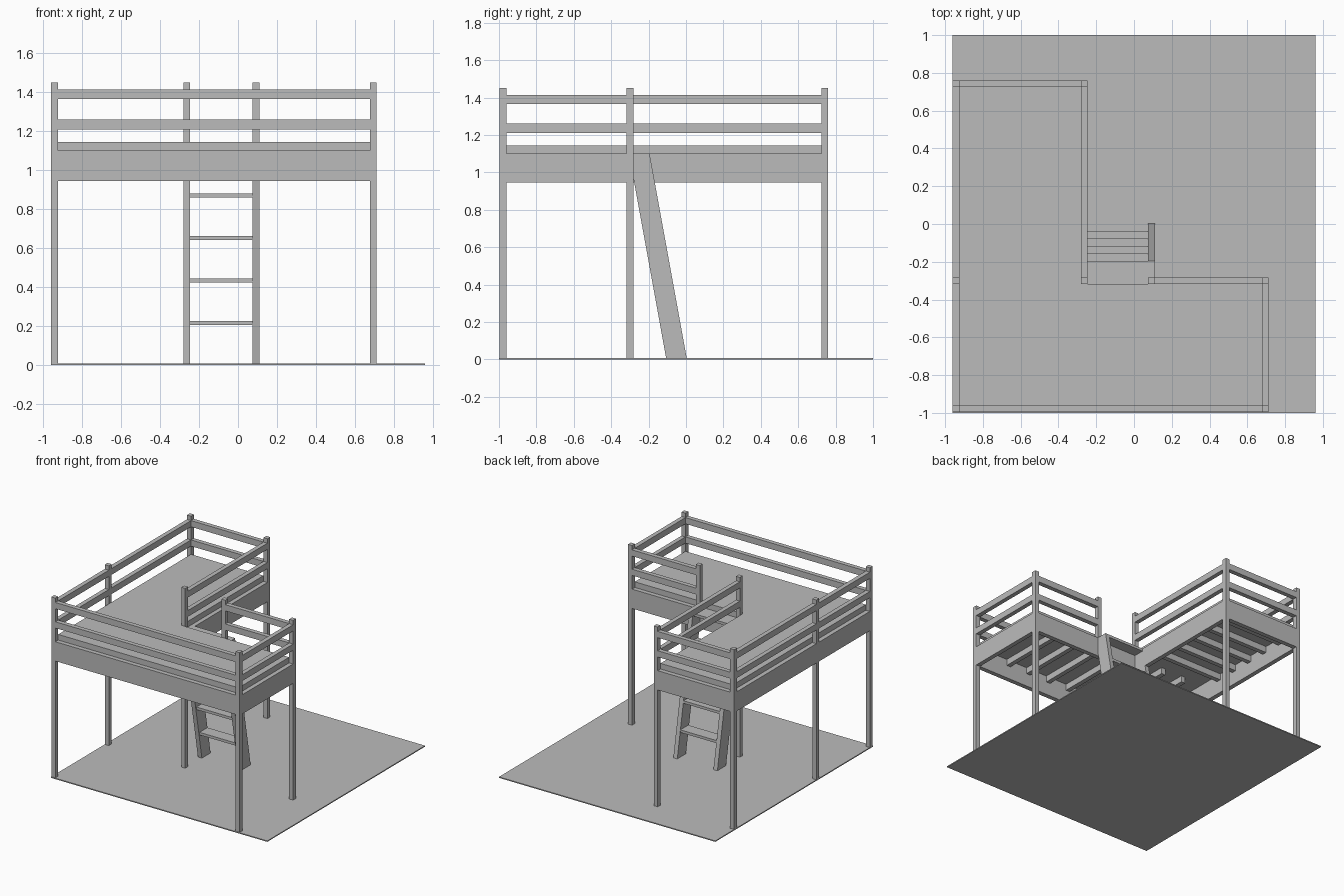
import bpy, bmesh

if "Cube" in bpy.data.objects:
    bpy.data.objects.remove(bpy.data.objects["Cube"])

grey = bpy.data.materials.new("plain grey")
grey.diffuse_color = (0.5, 0.5, 0.5, 1)
grey.use_nodes = True
grey.node_tree.nodes["Principled BSDF"].inputs["Base Color"].default_value = grey.diffuse_color


def finish(name, bm):
    bmesh.ops.recalc_face_normals(bm, faces=bm.faces)
    mesh = bpy.data.meshes.new(name)
    bm.to_mesh(mesh)
    bm.free()
    mesh.materials.append(grey)
    obj = bpy.data.objects.new(name, mesh)
    bpy.context.collection.objects.link(obj)
    return obj


def prism(name, outline, axis, lo, hi):
    """Extrude a 2D outline along an axis (x or z)."""
    bm = bmesh.new()
    place = (lambda p: (lo, *p)) if axis == "x" else (lambda p: (*p, lo))
    face = bm.faces.new([bm.verts.new(place(p)) for p in outline])
    move = (hi - lo, 0, 0) if axis == "x" else (0, 0, hi - lo)
    new = bmesh.ops.extrude_face_region(bm, geom=[face])["geom"]
    verts = [g for g in new if isinstance(g, bmesh.types.BMVert)]
    bmesh.ops.translate(bm, verts=verts, vec=move)
    return finish(name, bm)


def box(name, x, y, z):
    return prism(name, [(x[0], y[0]), (x[1], y[0]), (x[1], y[1]), (x[0], y[1])], "z", *z)


# Post strips along each axis: (start, end)
XL, XM, XO, XR = (-0.96, -0.924), (-0.281, -0.246), (0.075, 0.11), (0.677, 0.712)
YF, YM, YB = (-0.996, -0.96), (-0.318, -0.282), (0.724, 0.76)
TOP, BOARD, DECK = 1.45, (0.945, 1.10), (1.10, 1.145)
RAILS = [(1.21, 1.26), (1.365, 1.415)]

box("floor", (-0.96, 0.96), (-1, 1), (0, 0.008))

# Corner posts, and a short post beside the ladder opening
for x, y in [(XL, YF), (XL, YM), (XL, YB), (XM, YB), (XM, YM), (XR, YM), (XR, YF)]:
    box("post", x, y, (0, TOP))
box("opening_post", XO, YM, (BOARD[1], TOP))

# Frame boards and guard rails for each wall
walls = [
    ("front", (XL[1], XR[0]), YF),
    ("left_front", XL, (YF[1], YM[0])),
    ("left_back", XL, (YM[1], YB[0])),
    ("back", (XL[1], XM[0]), YB),
    ("inner_side", XM, (YM[1], YB[0])),
    ("right", XR, (YF[1], YM[0])),
]
for name, x, y in walls:
    box(name + "_board", x, y, BOARD)
    for z in RAILS:
        box(name + "_rail", x, y, z)
box("inner_back_board", (XM[1], XR[0]), YM, BOARD)
for z in RAILS:
    box("inner_back_rail", (XO[1], XR[0]), YM, z)

# L-shaped deck resting inside the walls
prism("deck", [(XL[1], YF[1]), (XR[0], YF[1]), (XR[0], YM[0]), (XM[0], YM[0]),
               (XM[0], YB[0]), (XL[1], YB[0])], "z", *DECK)

# Slats under the deck, running across each arm of the L
for i in range(8):
    x = -0.74 + i * 0.19
    box("slat", (x - 0.018, x + 0.018), (YF[1], YM[0]), (1.05, 1.10))
for i in range(5):
    y = -0.13 + i * 0.175
    box("slat", (XL[1], XM[0]), (y - 0.018, y + 0.018), (1.05, 1.10))

# Ladder leaning on the inner board
side = [(-0.105, 0), (0.005, 0), (-0.195, 1.10), (-0.282, 1.10), (-0.282, 0.975)]
for x in (XM, XO):
    prism("ladder_side", side, "x", *x)
for i in range(5):
    z = 0.205 + i * 0.2185
    y = 0.005 - 0.1818 * (z + 0.02)
    box("ladder_rung", (XM[1], XO[0]), (max(y - 0.1, -0.282), y), (z, z + 0.021))
